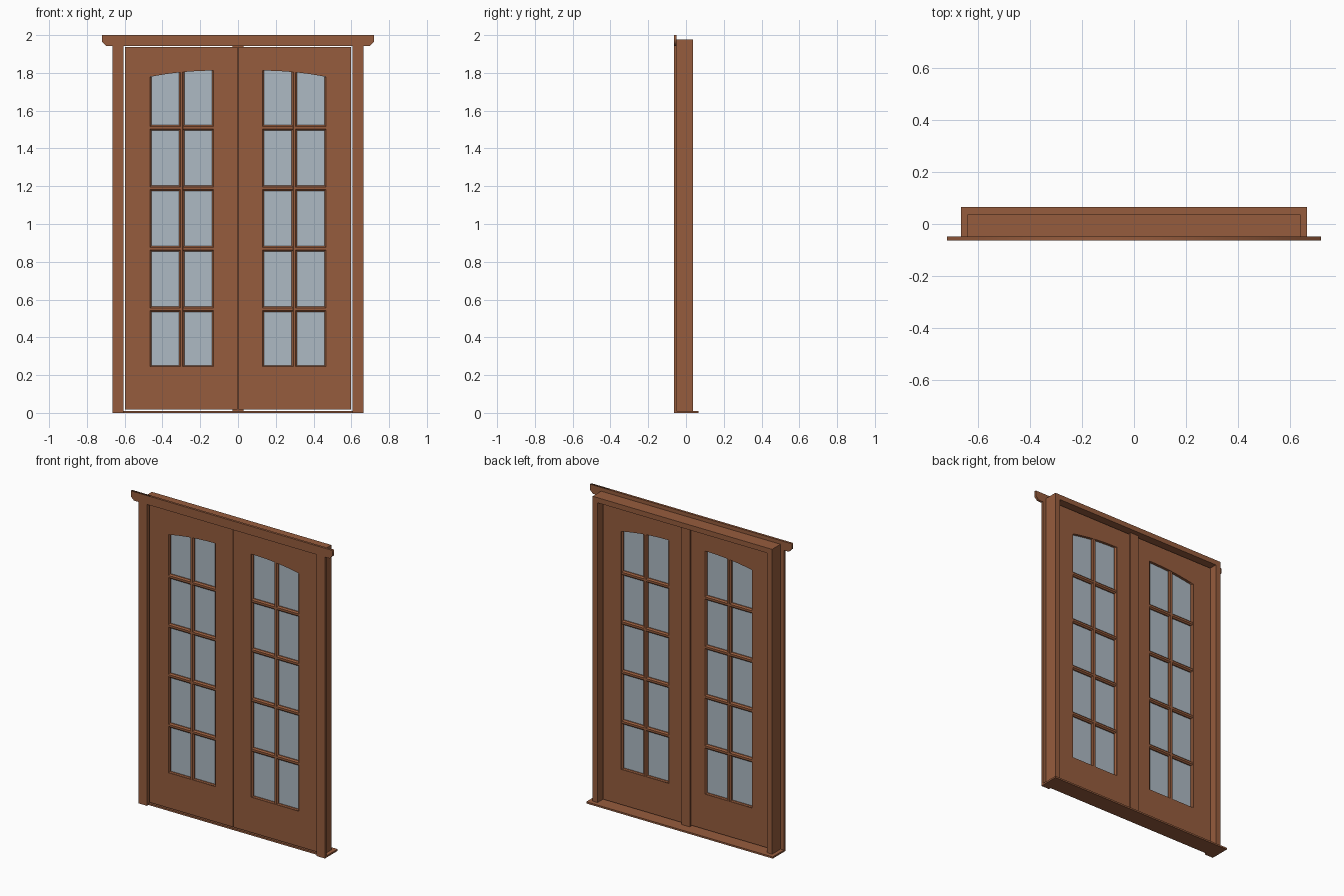
import bpy, math

if "Cube" in bpy.data.objects:
    bpy.data.objects.remove(bpy.data.objects["Cube"])

def material(name, rgb):
    m = bpy.data.materials.new(name)
    m.diffuse_color = (*rgb, 1)
    m.use_nodes = True
    m.node_tree.nodes["Principled BSDF"].inputs["Base Color"].default_value = m.diffuse_color
    return m

WOOD = material("brown wood", (0.305, 0.107, 0.047))
GLASS = material("grey blue glass", (0.42, 0.49, 0.55))

def finish(obj, mat, mirror):
    obj.data.materials.clear()
    obj.data.materials.append(mat)
    if mirror:
        obj.modifiers.new("mirror", 'MIRROR')
    return obj

def mesh_obj(name, verts, faces, mat, mirror):
    me = bpy.data.meshes.new(name)
    me.from_pydata(verts, [], faces)
    ob = bpy.data.objects.new(name, me)
    bpy.context.collection.objects.link(ob)
    return finish(ob, mat, mirror)

def box(name, x0, x1, y0, y1, z0, z1, mat=WOOD, mirror=False):
    v = [(x, y, z) for x in (x0, x1) for y in (y0, y1) for z in (z0, z1)]
    f = [(0, 1, 3, 2), (4, 6, 7, 5), (0, 4, 5, 1), (2, 3, 7, 6), (0, 2, 6, 4), (1, 5, 7, 3)]
    return mesh_obj(name, v, f, mat, mirror)

def plate(name, outlines, y0, y1, mat=WOOD, mirror=False):
    """Upright plate from x-z outlines; inner outlines become holes."""
    cu = bpy.data.curves.new(name, 'CURVE')
    cu.dimensions, cu.fill_mode = '2D', 'BOTH'
    cu.extrude = (y1 - y0) / 2
    for pts in outlines:
        s = cu.splines.new('POLY')
        s.points.add(len(pts) - 1)
        for p, (x, z) in zip(s.points, pts):
            p.co = (x, z, 0, 1)
        s.use_cyclic_u = True
    tmp = bpy.data.objects.new(name + "_curve", cu)
    bpy.context.collection.objects.link(tmp)
    dg = bpy.context.evaluated_depsgraph_get()
    me = bpy.data.meshes.new_from_object(tmp.evaluated_get(dg))
    bpy.data.objects.remove(tmp)
    for v in me.vertices:
        x, z, d = v.co
        v.co = (x, (y0 + y1) / 2 - d, z)
    ob = bpy.data.objects.new(name, me)
    bpy.context.collection.objects.link(ob)
    return finish(ob, mat, mirror)

def bar(name, start, end, w=0.0145, d=0.018, c=0.008):
    """Glazing bar with chamfered section running between two x-z points."""
    sec = [(-w, -d + c), (-w + c, -d), (w - c, -d), (w, -d + c),
           (w, d - c), (w - c, d), (-w + c, d), (-w, d - c)]
    up = start[0] == end[0]
    v = [((x + a) if up else x, MID + b, z if up else z + a)
         for x, z in (start, end) for a, b in sec]
    if not up:
        v = v[8:] + v[:8]
    f = [(i, (i + 1) % 8, (i + 1) % 8 + 8, i + 8) for i in range(8)]
    f += [tuple(range(7, -1, -1)), tuple(range(8, 16))]
    return mesh_obj(name, v, f, WOOD, True)

# Outer frame, sill and casing
box("sill", -0.665, 0.665, -0.049, 0.066, 0, 0.011)
box("jamb", 0.605, 0.64, -0.049, 0.037, 0.011, 1.943, mirror=True)
box("frame_head", -0.64, 0.64, -0.049, 0.037, 1.943, 1.976)
box("side_casing", 0.605, 0.665, -0.064, -0.049, 0, 1.943, mirror=True)
plate("head_casing", [[(-0.72, 2), (-0.72, 1.965), (-0.698, 1.943),
                       (0.698, 1.943), (0.72, 1.965), (0.72, 2)]], -0.064, -0.049)

# Door leaves with arched openings
Y0, Y1 = -0.047, -0.007
MID = (Y0 + Y1) / 2
XI, XO, ZB = 0.127, 0.467, 0.245
R = 1.75

def arch(x):
    return 1.812 - R + math.sqrt(R * R - (x - XI) ** 2)

N = 12
opening = [(XI, ZB), (XO, ZB)] + [(x, arch(x)) for x in
           (XO + (XI - XO) * i / N for i in range(N + 1))]
leaf = [(0.002, 0.018), (0.598, 0.018), (0.598, 1.937), (0.002, 1.937)]
plate("door_leaf", [leaf, opening], Y0, Y1, mirror=True)
plate("glass_pane", [opening], MID - 0.003, MID + 0.003, GLASS, True)

# Glazing bars and edge beads
xm = 0.299
bar("upright_bar", (xm, ZB), (xm, arch(xm) + 0.005))
for z in (0.549, 0.87, 1.19, 1.509):
    bar("cross_bar", (XI, z), (XO, z))
for x, s in ((XI, -1), (XO, 1)):
    bar("side_bead", (x + s * 0.005, ZB - 0.005), (x + s * 0.005, arch(x)))
bar("bottom_bead", (XI, ZB - 0.009), (XO, ZB - 0.009))

# Cover strip over the meeting edges, on the back
box("meeting_strip", -0.03, 0.03, Y1, 0.004, 0.011, 1.943)
